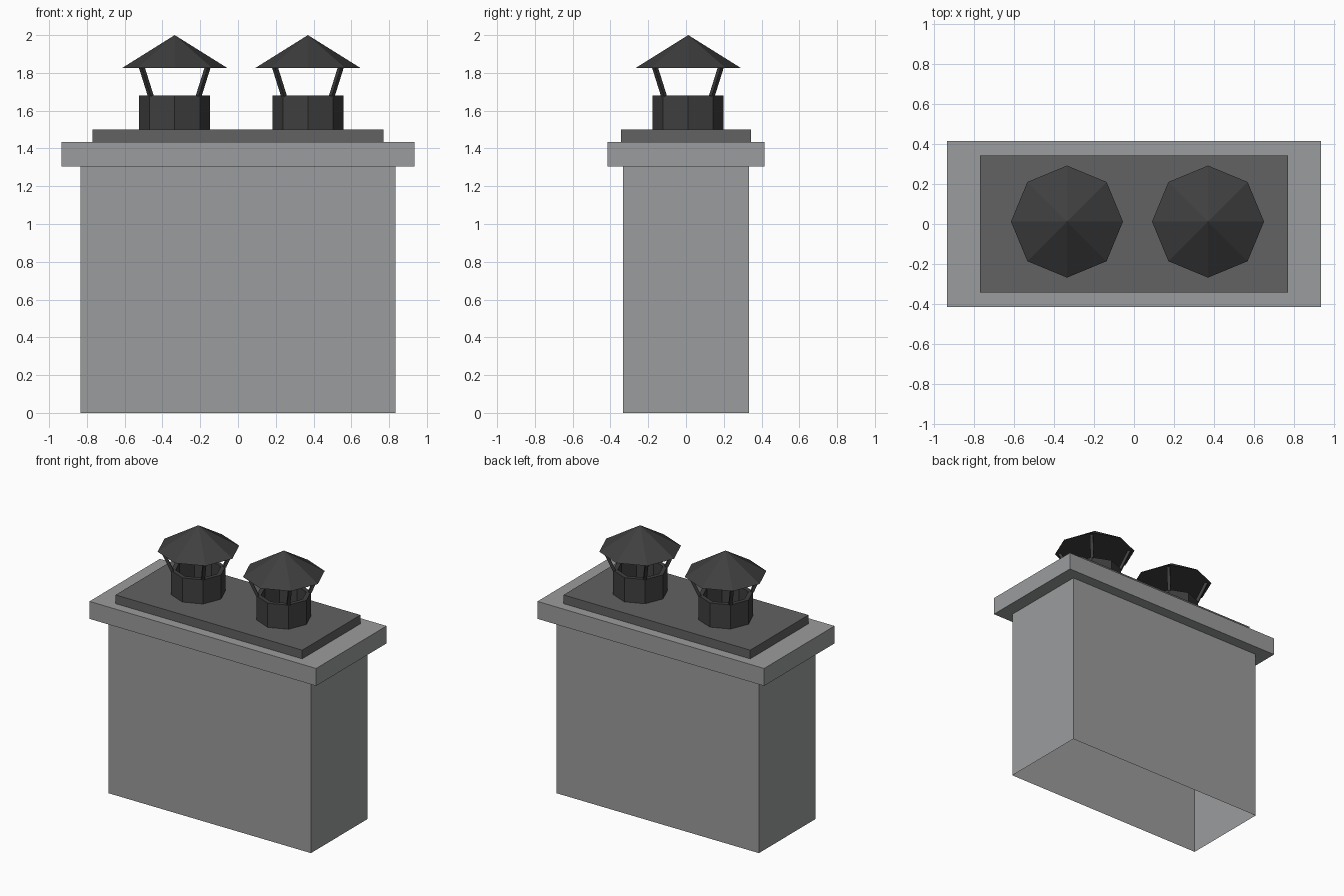
import bpy, math

if "Cube" in bpy.data.objects:
    bpy.data.objects.remove(bpy.data.objects["Cube"])


def material(name, rgb):
    m = bpy.data.materials.new(name)
    m.diffuse_color = (*rgb, 1.0)
    m.use_nodes = True
    m.node_tree.nodes["Principled BSDF"].inputs["Base Color"].default_value = m.diffuse_color
    return m


STONE = material("light grey stone", (0.33, 0.334, 0.34))
SLAB = material("mid grey mortar", (0.122, 0.122, 0.122))
METAL = material("dark metal", (0.05, 0.05, 0.05))


def rect(hx, hy, z):
    return [(-hx, -hy, z), (hx, -hy, z), (hx, hy, z), (-hx, hy, z)]


def ring(cx, cy, r, z, n=8):
    return [(cx + r * math.cos(2 * math.pi * i / n),
             cy + r * math.sin(2 * math.pi * i / n), z) for i in range(n)]


def loft(name, loops, mat, bottom=True, top=True):
    """Join counter-clockwise loops, listed upwards, into flat-faced walls."""
    n = len(loops[0])
    verts = [v for loop in loops for v in loop]
    faces = []
    for k in range(len(loops) - 1):
        a, b = k * n, (k + 1) * n
        for i in range(n):
            j = (i + 1) % n
            faces.append((a + i, a + j, b + j, b + i))
    if bottom:
        faces.append(tuple(reversed(range(n))))
    if top:
        faces.append(tuple(range(len(verts) - n, len(verts))))
    mesh = bpy.data.meshes.new(name)
    mesh.from_pydata(verts, [], faces)
    mesh.materials.append(mat)
    obj = bpy.data.objects.new(name, mesh)
    bpy.context.collection.objects.link(obj)
    return obj


# Stack, open underneath, with the overhanging rim
loft("chimney_stack", [rect(0.835, 0.333, 0), rect(0.835, 0.333, 1.305),
                       rect(0.935, 0.415, 1.305), rect(0.935, 0.415, 1.435)],
     STONE, bottom=False)

# Slab under the pots
loft("top_slab", [rect(0.77, 0.343, 1.435), rect(0.77, 0.343, 1.5)], SLAB, bottom=False)

CY = 0.01
for side, cx in (("left", -0.335), ("right", 0.37)):
    # Hollow octagonal pot
    loft(side + "_pot", [ring(cx, CY, 0.188, 1.5), ring(cx, CY, 0.188, 1.68),
                         ring(cx, CY, 0.155, 1.68), ring(cx, CY, 0.155, 1.505)],
         METAL, bottom=False)

    # Four struts leaning outwards on the diagonals
    for k in range(4):
        a = math.radians(45 + 90 * k)
        c, s = math.cos(a), math.sin(a)
        loft(f"{side}_strut_{k + 1}",
             [ring(cx + r * c, CY + r * s, 0.016, z, 4)
              for r, z in ((0.178, 1.675), (0.245, 1.826))], METAL)

    # Octagonal cone cowl
    n = 8
    mesh = bpy.data.meshes.new(side + "_cowl")
    mesh.from_pydata(ring(cx, CY + 0.002, 0.28, 1.825) + [(cx, CY + 0.002, 2.0)], [],
                     [(i, (i + 1) % n, n) for i in range(n)] + [tuple(reversed(range(n)))])
    mesh.materials.append(METAL)
    bpy.context.collection.objects.link(bpy.data.objects.new(side + "_cowl", mesh))
